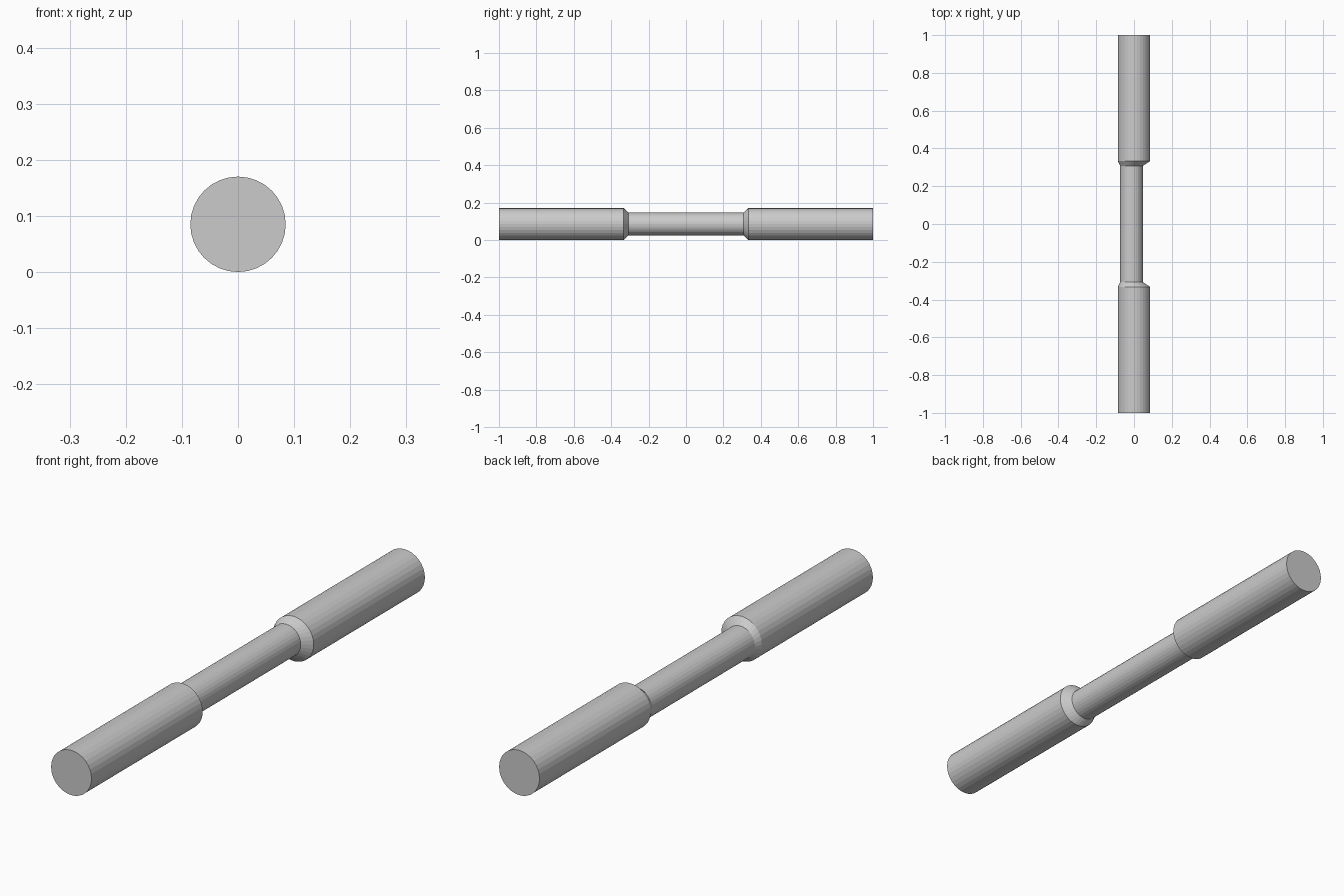
import bpy, bmesh
from math import cos, sin, pi

if "Cube" in bpy.data.objects:
    bpy.data.objects.remove(bpy.data.objects["Cube"])

SIDES = 32
R_GRIP, R_CORE = 0.085, 0.061
CORE_X = -0.013          # the slim middle sits slightly off-centre

# Ring stations along y: (y, radius, x offset)
half = [(0.308, R_CORE, CORE_X), (0.333, R_GRIP, 0), (1.0, R_GRIP, 0)]
stations = [(-y, r, x) for y, r, x in reversed(half)] + half


def ring(bm, y, r, x):
    return [bm.verts.new((x + r * cos(2 * pi * i / SIDES), y,
                          R_GRIP + r * sin(2 * pi * i / SIDES)))
            for i in range(SIDES)]


# Stepped rod: thick ends, tapered shoulders, slim middle
bm = bmesh.new()
rings = [ring(bm, *s) for s in stations]
for a, b in zip(rings, rings[1:]):
    for i in range(SIDES):
        j = (i + 1) % SIDES
        bm.faces.new((a[i], a[j], b[j], b[i]))

# End caps
bm.faces.new(rings[0])
bm.faces.new(rings[-1])
bmesh.ops.recalc_face_normals(bm, faces=bm.faces)

mesh = bpy.data.meshes.new("stepped_rod")
bm.to_mesh(mesh)
bm.free()
rod = bpy.data.objects.new("stepped_rod", mesh)
bpy.context.collection.objects.link(rod)
